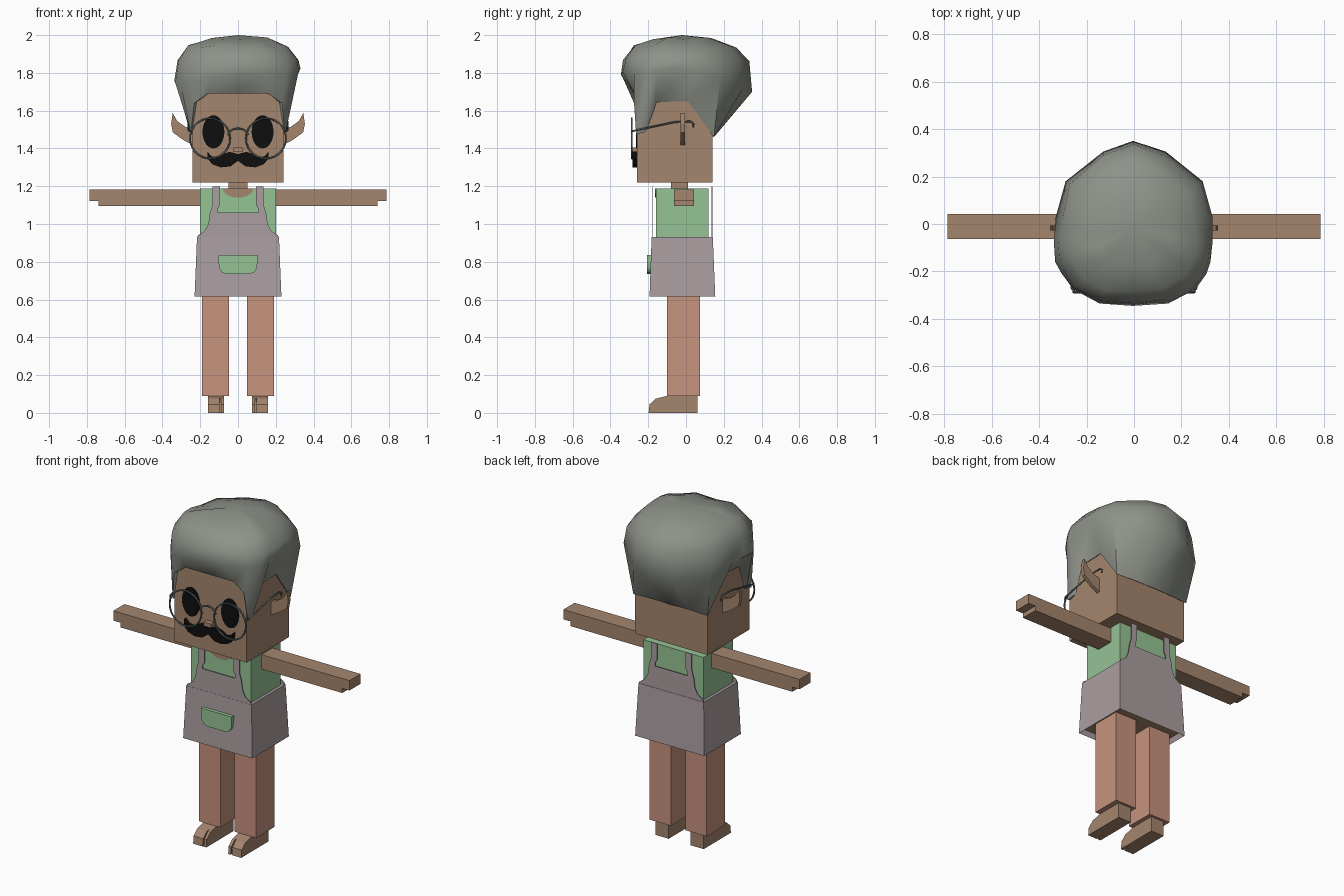
import bpy, bmesh, math, random
from mathutils import Vector

random.seed(4)
cube = bpy.data.objects.get("Cube")
if cube:
    bpy.data.objects.remove(cube, do_unlink=True)


def material(name, rgb):
    lin = [((c / 255 + 0.055) / 1.055) ** 2.4 for c in rgb] + [1]
    m = bpy.data.materials.new(name)
    m.use_nodes = True
    m.diffuse_color = lin
    m.node_tree.nodes["Principled BSDF"].inputs["Base Color"].default_value = lin
    return m


SKIN = material("skin", (165, 134, 110))
SHIRT = material("green cloth", (149, 195, 149))
APRON = material("mauve cloth", (171, 158, 161))
TROUSERS = material("terracotta cloth", (199, 147, 126))
HAIR = material("grey hair", (142, 146, 137))
BLACK = material("black", (14, 14, 14))
METAL = material("dark metal", (88, 96, 98))


def finish(name, bm, *mats):
    bmesh.ops.recalc_face_normals(bm, faces=bm.faces)
    mesh = bpy.data.meshes.new(name)
    bm.to_mesh(mesh)
    bm.free()
    for m in mats:
        mesh.materials.append(m)
    ob = bpy.data.objects.new(name, mesh)
    bpy.context.collection.objects.link(ob)
    return ob


def prism(name, pts, axis, lo, hi, mat):
    """Extrude a flat outline: (x, z) along y, or (y, z) along x."""
    bm = bmesh.new()
    place = (lambda p, d: (p[0], d, p[1])) if axis == "y" else (lambda p, d: (d, p[0], p[1]))
    face = bm.faces.new([bm.verts.new(place(p, lo)) for p in pts])
    ext = bmesh.ops.extrude_face_region(bm, geom=[face])
    shift = Vector((0, hi - lo, 0) if axis == "y" else (hi - lo, 0, 0))
    bmesh.ops.translate(bm, verts=[v for v in ext["geom"] if isinstance(v, bmesh.types.BMVert)], vec=shift)
    return finish(name, bm, mat)


def box(name, x, y, z, mat):
    return prism(name, [(x[0], z[0]), (x[1], z[0]), (x[1], z[1]), (x[0], z[1])], "y", *y, mat)


def mirrored(half):
    """Close a right-half outline with its reflection."""
    return half + [(-x, z) for x, z in reversed(half) if x > 0]


def ellipse(cx, cz, rx, rz, n=28, start=0, sweep=math.tau):
    return [(cx + rx * math.cos(start + sweep * i / n), cz + rz * math.sin(start + sweep * i / n))
            for i in range(n)]


def wire(name, pts, cyclic=False):
    cu = bpy.data.curves.new(name, "CURVE")
    cu.dimensions = "3D"
    cu.bevel_depth = 0.005
    cu.bevel_resolution = 1
    cu.use_fill_caps = True
    sp = cu.splines.new("POLY")
    sp.points.add(len(pts) - 1)
    for p, co in zip(sp.points, pts):
        p.co = (*co, 1)
    sp.use_cyclic_u = cyclic
    cu.materials.append(METAL)
    ob = bpy.data.objects.new(name, cu)
    bpy.context.collection.objects.link(ob)


# Head, neck, torso
box("head", (-0.24, 0.24), (-0.26, 0.14), (1.22, 1.71), SKIN)
box("neck", (-0.05, 0.05), (-0.08, 0.01), (1.17, 1.23), SKIN)
box("shirt", (-0.2, 0.2), (-0.16, 0.12), (0.9, 1.187), SHIRT)
neckline = ellipse(0, 1.187, 0.08, 0.047, 12, math.pi, math.pi) + [(0.08, 1.187)]
prism("neckline", neckline, "y", -0.164, -0.159, SKIN)

# Apron skirt: tapered block with a recessed underside
bm = bmesh.new()
rings = [[bm.verts.new((x, y, z)) for x, y in ((-w, f), (w, f), (w, b), (-w, b))]
         for z, w, f, b in ((0.615, 0.23, -0.193, 0.155), (0.93, 0.217, -0.182, 0.142))]
bottom = bm.faces.new(rings[0])
bm.faces.new(rings[1])
for i in range(4):
    j = (i + 1) % 4
    bm.faces.new((rings[0][i], rings[0][j], rings[1][j], rings[1][i]))
bmesh.ops.recalc_face_normals(bm, faces=bm.faces)
bmesh.ops.inset_individual(bm, faces=[bottom], thickness=0.015)
bmesh.ops.translate(bm, verts=bottom.verts, vec=(0, 0, 0.03))
bottom.material_index = 1
finish("apron_skirt", bm, APRON, SKIN)

# Apron bib with straps, front and back
bib = mirrored([(0, 0.925), (0.216, 0.925), (0.212, 0.94), (0.175, 0.965), (0.157, 1.0), (0.15, 1.05),
                (0.142, 1.08), (0.136, 1.1), (0.136, 1.198), (0.096, 1.198), (0.096, 1.1),
                (0.108, 1.08), (0.108, 1.06), (0, 1.06)])
prism("bib_front", bib, "y", -0.181, -0.177, APRON)
prism("bib_back", bib, "y", 0.136, 0.14, APRON)
pocket = mirrored([(0, 0.735), (0.06, 0.735), (0.085, 0.745), (0.098, 0.765), (0.102, 0.79), (0.102, 0.835)])
prism("pocket", pocket, "y", -0.206, -0.18, SHIRT)

# Face
for s, side in ((1, "left"), (-1, "right")):
    prism("eye_" + side, ellipse(s * 0.13, 1.488, 0.058, 0.088), "y", -0.264, -0.259, BLACK)
moustache = mirrored([(0, 1.335), (0.04, 1.305), (0.09, 1.3), (0.135, 1.315), (0.16, 1.345), (0.162, 1.383),
                      (0.14, 1.358), (0.11, 1.352), (0.08, 1.37), (0.045, 1.382), (0, 1.37)])
prism("moustache", moustache, "y", -0.284, -0.258, BLACK)
box("nose", (-0.024, 0.024), (-0.292, -0.258), (1.382, 1.406), SKIN)

# Glasses
for s, side in ((1, "left"), (-1, "right")):
    wire("lens_rim_" + side, [(x, -0.287, z) for x, z in ellipse(s * 0.148, 1.453, 0.106, 0.106)], True)
    wire("temple_" + side, [(s * x, y, z) for x, y, z in (
        (0.25, -0.287, 1.49), (0.262, -0.27, 1.495), (0.262, -0.06, 1.54),
        (0.262, 0.025, 1.543), (0.262, 0.04, 1.53), (0.262, 0.038, 1.51))])
wire("bridge", [(x, -0.287, z) for x, z in ellipse(0, 1.47, 0.052, 0.036, 10, 0, math.pi)] + [(-0.052, -0.287, 1.47)])

# Ears, arms, legs, feet
ear = [(0.235, 1.415), (0.29, 1.445), (0.345, 1.485), (0.354, 1.53), (0.346, 1.588),
       (0.322, 1.545), (0.28, 1.515), (0.235, 1.5)]
arm = [(0.19, 1.095), (0.738, 1.095), (0.738, 1.123), (0.786, 1.123), (0.786, 1.182), (0.19, 1.182)]
foot = [(0.06, 0), (0.06, 0.09), (-0.1, 0.09), (-0.16, 0.075), (-0.193, 0.045), (-0.198, 0)]
web = [(max(y, -0.15), z) for y, z in foot[:4]] + [(-0.15, 0)]
for s, side in ((1, "left"), (-1, "right")):
    prism("ear_" + side, [(s * x, z) for x, z in ear], "y", -0.028, -0.006, SKIN)
    prism("arm_" + side, [(s * x, z) for x, z in arm], "y", -0.063, 0.043, SKIN)
    box("trouser_leg_" + side, (s * 0.048, s * 0.19), (-0.1, 0.075), (0.09, 0.7), TROUSERS)
    prism("big_toe_side_" + side, foot, "x", s * 0.073, s * 0.09, SKIN)
    prism("foot_" + side, foot, "x", s * 0.097, s * 0.16, SKIN)
    prism("toe_web_" + side, web, "x", s * 0.09, s * 0.097, SKIN)

# Hair: rings rising from the hairline to the crown
hairline = [(0, -0.272, 1.69), (0.16, -0.272, 1.69), (0.232, -0.275, 1.64), (0.25, -0.264, 1.475),
            (0.25, -0.22, 1.485), (0.247, -0.16, 1.645), (0.247, 0.01, 1.65), (0.247, 0.148, 1.46),
            (0.12, 0.15, 1.465), (0, 0.152, 1.465)]
bulge = [(0, -0.345, 1.79), (0.15, -0.335, 1.79), (0.26, -0.275, 1.78), (0.31, -0.21, 1.77),
         (0.328, -0.16, 1.78), (0.332, -0.08, 1.79), (0.325, 0.03, 1.79), (0.285, 0.18, 1.74),
         (0.13, 0.305, 1.71), (0, 0.35, 1.7)]


def full(half):
    return [Vector(p) for p in half] + [Vector((-x, y, z)) for x, y, z in reversed(half[1:-1])]


def lump():
    return random.uniform(-0.007, 0.007)


levels = [[Vector((p.x * 0.9, p.y * 0.9, p.z + 0.01)) for p in full(hairline)], full(hairline),
          [p + Vector((lump(), 0, 0.1 * p.x)) for p in full(bulge)]]
for scale, z in ((0.95, 1.87), (0.79, 1.94), (0.45, 1.982)):
    levels.append([Vector((p.x * scale + lump(), (p.y + 0.04) * scale - 0.04 + lump(), z + lump()))
                   for p in full(bulge)])
bm = bmesh.new()
rows = [[bm.verts.new(p) for p in level] for level in levels]
n = len(rows[0])
for a, b in zip(rows, rows[1:]):
    for i in range(n):
        j = (i + 1) % n
        bm.faces.new((a[i], a[j], b[j], b[i]))
crown = bm.verts.new((0, -0.02, 2.0))
for i in range(n):
    bm.faces.new((rows[-1][i], rows[-1][(i + 1) % n], crown))
hair = finish("hair", bm, HAIR)
bpy.ops.object.select_all(action="DESELECT")
hair.select_set(True)
bpy.context.view_layer.objects.active = hair
bpy.ops.object.shade_smooth_by_angle(angle=math.radians(50))
